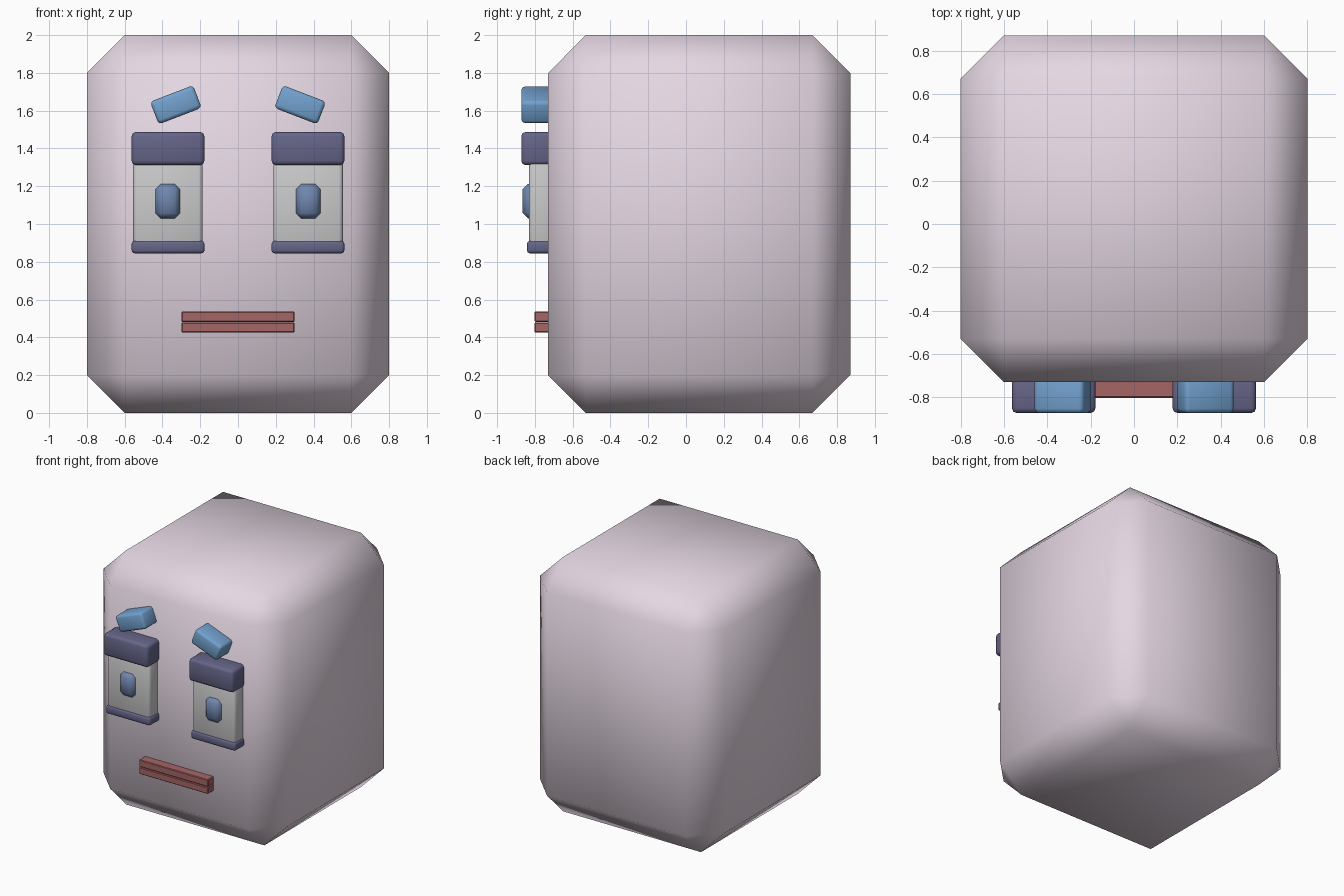
import bpy
import math

if "Cube" in bpy.data.objects:
    bpy.data.objects.remove(bpy.data.objects["Cube"])


def material(name, rgb):
    m = bpy.data.materials.new(name)
    m.diffuse_color = (*rgb, 1)
    m.use_nodes = True
    m.node_tree.nodes["Principled BSDF"].inputs["Base Color"].default_value = m.diffuse_color
    return m


SKIN = material("skin", (0.78, 0.68, 0.77))
BROW = material("brow_blue", (0.17, 0.36, 0.62))
LID = material("lid_slate", (0.13, 0.13, 0.25))
PUPIL = material("pupil_blue", (0.16, 0.24, 0.42))
LIP = material("lip_red", (0.38, 0.13, 0.13))


def block(name, x, y, z, bevel, mat=None, segments=1, tilt=0, sharp=30):
    """Bevelled box spanning the (min, max) ranges x, y, z, tilted about y."""
    ranges = (x, y, z)
    bpy.ops.mesh.primitive_cube_add(size=1, location=[(a + b) / 2 for a, b in ranges])
    ob = bpy.context.object
    ob.name = name
    ob.scale = [b - a for a, b in ranges]
    bpy.ops.object.transform_apply(location=False, rotation=False, scale=True)
    ob.rotation_euler.y = tilt
    mod = ob.modifiers.new("bevel", "BEVEL")
    mod.width = bevel
    mod.segments = segments
    mod.limit_method = "NONE"
    bpy.ops.object.modifier_apply(modifier=mod.name)
    bpy.ops.object.shade_smooth_by_angle(angle=math.radians(sharp))
    if mat:
        ob.data.materials.append(mat)
    return ob


# Head: wide single chamfer, fully smooth shaded
block("head", (-0.8, 0.8), (-0.73, 0.87), (0, 2), 0.2, SKIN, sharp=180)

# Eyes, lids, pupils and brows on both sides
for side, s in (("left", 1), ("right", -1)):
    def span(a, b):
        return tuple(sorted((s * a, s * b)))

    block(side + "_eye", span(0.187, 0.555), (-0.832, -0.69), (0.87, 1.36), 0.02,
          segments=2, sharp=180)
    block(side + "_upper_lid", span(0.178, 0.563), (-0.872, -0.69), (1.312, 1.487), 0.022,
          LID, segments=2, sharp=180)
    block(side + "_lower_lid", span(0.178, 0.563), (-0.842, -0.69), (0.845, 0.91), 0.015,
          LID, segments=2, sharp=180)
    block(side + "_pupil", span(0.307, 0.437), (-0.865, -0.78), (1.03, 1.212), 0.028,
          PUPIL, sharp=180)
    block(side + "_brow", span(0.207, 0.451), (-0.872, -0.69), (1.567, 1.695), 0.02,
          BROW, segments=2, tilt=s * math.radians(21), sharp=180)

# Mouth: two stacked lips
for name, z in (("upper_lip", (0.482, 0.537)), ("lower_lip", (0.425, 0.479))):
    block(name, (-0.3, 0.3), (-0.802, -0.69), z, 0.005, LIP)
